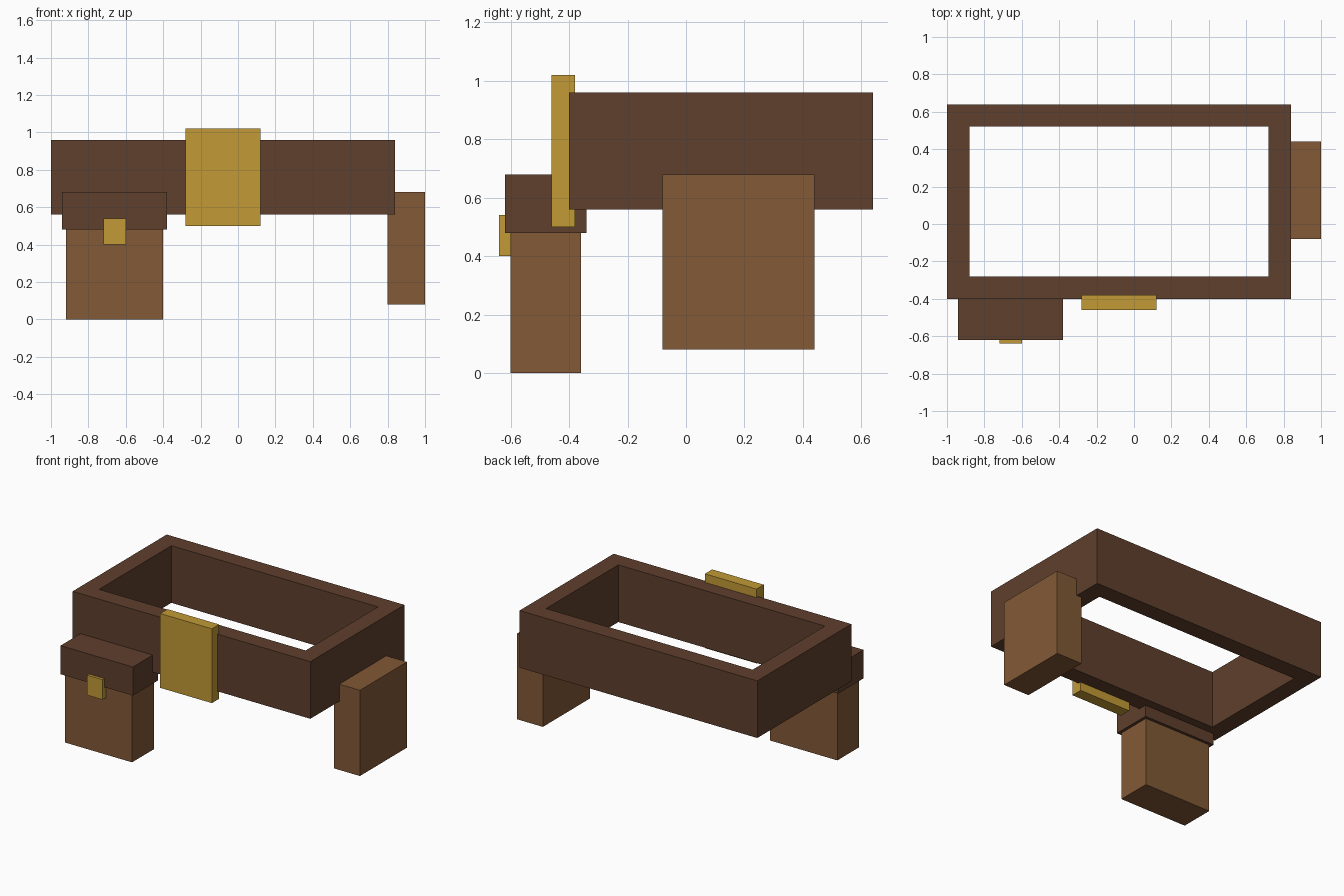
import bpy
import bmesh

cube = bpy.data.objects.get("Cube")
if cube:
    bpy.data.objects.remove(cube, do_unlink=True)


def material(name, color):
    m = bpy.data.materials.new(name)
    m.use_nodes = True
    m.diffuse_color = (*color, 1)
    bsdf = next(n for n in m.node_tree.nodes if n.type == 'BSDF_PRINCIPLED')
    bsdf.inputs["Base Color"].default_value = (*color, 1)
    return m


dark_leather = material("dark leather", (0.114, 0.05, 0.026))
tan_leather = material("tan leather", (0.223, 0.1, 0.037))
brass = material("brass", (0.539, 0.323, 0.037))


def add_object(name, bm, mat):
    bmesh.ops.recalc_face_normals(bm, faces=bm.faces)
    mesh = bpy.data.meshes.new(name)
    bm.to_mesh(mesh)
    bm.free()
    mesh.materials.append(mat)
    obj = bpy.data.objects.new(name, mesh)
    bpy.context.scene.collection.objects.link(obj)


def box(name, mat, x, y, z):
    """Box from (min, max) ranges on each axis."""
    bm = bmesh.new()
    bmesh.ops.create_cube(bm, size=1)
    for v in bm.verts:
        v.co = [(a + b) / 2 + c * (b - a) for (a, b), c in zip((x, y, z), v.co)]
    add_object(name, bm, mat)


def rectangular_ring(name, mat, x, y, z, wall):
    """Open rectangular band with walls of even thickness."""
    bm = bmesh.new()
    loops = []
    for inset, height in ((0, z[0]), (0, z[1]), (wall, z[1]), (wall, z[0])):
        x0, x1 = x[0] + inset, x[1] - inset
        y0, y1 = y[0] + inset, y[1] - inset
        corners = ((x0, y0), (x1, y0), (x1, y1), (x0, y1))
        loops.append([bm.verts.new((*c, height)) for c in corners])
    for i in range(4):
        a, b = loops[i], loops[(i + 1) % 4]
        for j in range(4):
            k = (j + 1) % 4
            bm.faces.new((a[j], a[k], b[k], b[j]))
    add_object(name, bm, mat)


# Belt and its buckle
rectangular_ring("belt_band", dark_leather, (-1, 0.84), (-0.4, 0.64), (0.56, 0.96), 0.12)
box("belt_buckle", brass, (-0.28, 0.12), (-0.46, -0.38), (0.5, 1.02))

# Front pouch with flap and clasp
box("front_pouch", tan_leather, (-0.92, -0.4), (-0.6, -0.36), (0, 0.56))
box("pouch_flap", dark_leather, (-0.94, -0.38), (-0.62, -0.34), (0.48, 0.68))
box("pouch_clasp", brass, (-0.72, -0.6), (-0.64, -0.6), (0.4, 0.54))

# Side pouch
box("side_pouch", tan_leather, (0.8, 1), (-0.08, 0.44), (0.08, 0.68))
